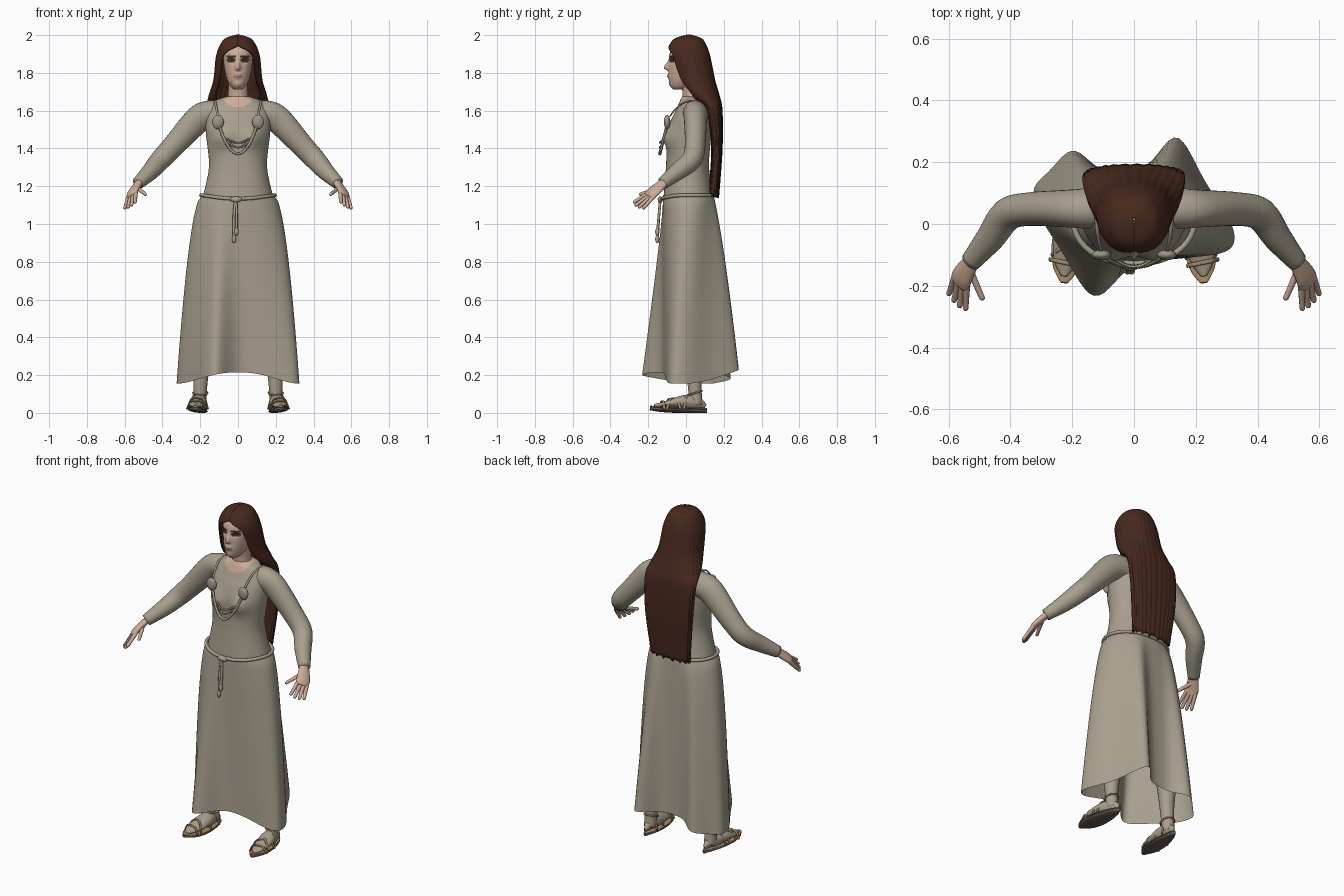
import bpy, bmesh
from math import sin, cos, pi, tau, radians, exp, copysign
from mathutils import Vector

if "Cube" in bpy.data.objects:
    bpy.data.objects.remove(bpy.data.objects["Cube"])


def material(name, *colour):
    mat = bpy.data.materials.new(name)
    mat.use_nodes = True
    mat.diffuse_color = (*colour, 1)
    mat.node_tree.nodes["Principled BSDF"].inputs["Base Color"].default_value = (*colour, 1)
    return mat


CLOTH = material("undyed wool", .39, .345, .27)
HAIR = material("dark auburn hair", .065, .022, .013)
SKIN = material("skin", .61, .41, .32)
EYE = material("eye brown", .05, .03, .025)
LIP = material("lips", .38, .19, .16)
LEATHER = material("tan leather", .38, .24, .13)
SOLE = material("sole", .12, .1, .08)
METAL = material("dull metal", .34, .3, .24)


def smooth(rows, steps):
    """Resample rows of numbers with a Catmull-Rom spline."""
    out = []
    for i in range(len(rows) - 1):
        before, start, end = rows[max(i - 1, 0)], rows[i], rows[i + 1]
        after = rows[min(i + 2, len(rows) - 1)]
        for k in range(steps):
            t = k / steps
            out.append(tuple(b + t * (c - a + t * (2*a - 5*b + 4*c - d + t * (3*(b - c) + d - a))) / 2
                             for a, b, c, d in zip(before, start, end, after)))
    return out + [tuple(rows[-1])]


def turn(count):
    return [tau * i / count for i in range(count)]


def span(count, low=-1, high=1):
    return [low + (high - low) * i / (count - 1) for i in range(count)]


def loft(name, rings, mats, wrap=True, caps=True, rule=None):
    """Skin a list of rings; rule(centre) gives the material index."""
    bm = bmesh.new()
    verts = [[bm.verts.new(point) for point in ring] for ring in rings]
    count = len(verts[0])
    for lower, upper in zip(verts, verts[1:]):
        for i in range(count if wrap else count - 1):
            j = (i + 1) % count
            bm.faces.new((lower[i], lower[j], upper[j], upper[i]))
    if caps:
        bm.faces.new(verts[0])
        bm.faces.new(verts[-1])
    bmesh.ops.recalc_face_normals(bm, faces=bm.faces)
    for face in bm.faces:
        face.smooth = True
        if rule:
            face.material_index = rule(face.calc_center_median())
    mesh = bpy.data.meshes.new(name)
    bm.to_mesh(mesh)
    bm.free()
    ob = bpy.data.objects.new(name, mesh)
    for mat in mats:
        mesh.materials.append(mat)
    bpy.context.collection.objects.link(ob)
    return ob


def tube(name, path, mat, radius=(), steps=5, sides=16, side=(1, .1, .1), mirror=1, braid=0):
    """Tube through rows of x, y, z and, unless radius is given, one or two radii."""
    rows = [(*row, *radius) for row in path]
    rows = smooth([(row[0] * mirror, *row[1:], row[-1])[:5] for row in rows], steps)
    points = [Vector(row[:3]) for row in rows]
    across = Vector((side[0] * mirror, side[1], side[2]))
    rings = []
    for i, row in enumerate(rows):
        along = (points[min(i + 1, len(points) - 1)] - points[max(i - 1, 0)]).normalized()
        u = (across - along * across.dot(along)).normalized()
        v = along.cross(u)
        swell = 1 + braid * (i % 2)
        rings.append([points[i] + swell * (u * row[3] * cos(a) + v * row[4] * sin(a)) for a in turn(sides)])
    return loft(name, rings, [mat])


def ellipsoid(name, place, size, mat):
    bpy.ops.mesh.primitive_uv_sphere_add(radius=1, location=place, scale=size)
    ob = bpy.context.object
    ob.name = name
    ob.data.materials.append(mat)
    bpy.ops.object.shade_smooth()


def oval(z, half, front, back, a, power=.9):
    """Point on a body section reaching y = -front and y = back; angle a starts at the front."""
    x = half * copysign(abs(sin(a))**power, sin(a))
    return Vector((x, (back - front) / 2 - (back + front) / 2 * cos(a), z))


def bump(offset, width):
    return exp(-(offset / width)**2)


# Bodice with bust; skin fills the round neckline
def bodice_point(row, a):
    p = oval(*row, a)
    if cos(a) > 0:
        p.y -= .028 * bump(abs(p.x) - .08, .05) * bump(p.z - 1.455, .05)
    return p


bodice = smooth([(1.13, .19, .12, .148), (1.3, .154, .106, .122), (1.46, .168, .1, .132),
                 (1.54, .172, .083, .13), (1.6, .165, .055, .125), (1.65, .125, .033, .11),
                 (1.675, .06, .02, .09)], 8)
loft("bodice", [[bodice_point(row, a) for a in turn(96)] for row in bodice], [CLOTH, SKIN],
     rule=lambda c: int((c.x / .083)**2 + ((c.z - 1.69) / .072)**2 < 1))


# Skirt: waist oval blending into a twisted, striding hem with one front and two back folds
def skirt_point(s, a):
    waist = oval(1.15, .19, .122, .15, a)
    hem = oval(.155 + .06 * cos(a)**4, .325, .12, .17, a)
    if cos(a) > 0:
        hem.y -= .125 * bump(hem.x + .13, .09)
    else:
        fold = bump(hem.x - .14, .075)
        hem.y += .125 * fold + .08 * bump(hem.x + .2, .07)
        hem.z += .03 * fold
    hem.y -= .07 * sin(a)**3
    spread = hem - waist
    return waist + Vector((spread.x * s**.52, spread.y * s**(.92 + .18 * cos(a)), spread.z * s))


loft("skirt", [[skirt_point(s, a) for a in turn(120)] for s in span(36, 0)], [CLOTH], caps=False)


# Head with modelled nose, sockets, lips and chin
def face_point(row, a):
    p = oval(*row, a)
    if cos(a) > 0:
        x, z = p.x, p.z
        p.y -= .027 * bump(x, .012) * bump(z - 1.824, .032 if z > 1.824 else .01)
        p.y += .009 * bump(abs(x) - .034, .018) * bump(z - 1.864, .014)
        p.y -= .009 * bump(x, .022) * bump(z - 1.783, .013)
        p.y -= .006 * bump(x, .02) * bump(z - 1.738, .014)
    return p


def face_colour(c):
    if c.y > -.02:
        return 0
    out = abs(c.x) - .037
    if (out / .024)**2 + ((c.z - 1.868) / .013)**2 < 1 or abs(out) < .024 and abs(c.z - 1.887) < .005:
        return 1
    return 2 if (c.x / .025)**2 + ((c.z - 1.783) / .01)**2 < 1 else 0


head = smooth([(1.712, .02, .066, 0), (1.73, .04, .08, .03), (1.77, .06, .09, .06), (1.85, .076, .09, .1),
               (1.92, .074, .08, .1), (1.98, .025, .02, .05)], 14)
loft("head", [[face_point(row, a) for a in turn(112)] for row in head], [SKIN, EYE, LIP], rule=face_colour)
tube("neck", [(0, .045, 1.63, .065), (0, .035, 1.68, .053), (0, .025, 1.78, .052)], SKIN, sides=24)

# Long hair: cap open at the face, falling behind the shoulders with a ragged end
hair = smooth([(2, .004, -.01, .02, 0), (1.98, .065, .055, .08, 0), (1.945, .092, .085, .104, 0),
               (1.91, .106, .095, .118, 33), (1.87, .115, .088, .128, 43), (1.76, .126, .055, .15, 48),
               (1.68, .15, -.01, .173, 49), (1.6, .162, -.105, .188, 25), (1.4, .152, -.138, .188, 10),
               (1.15, .126, -.122, .17, 10)], 8)
rings = []
for k, (z, half, front, back, gap) in enumerate(hair):
    down = k / (len(hair) - 1)
    ring, gap = [], radians(max(gap, 0))
    for a in span(121, gap, tau - gap):
        ripple = 1 + .007 * down * (sin(a * 23) + sin(a * 11 + z * 4))
        p = oval(z, half * ripple, front, back, a)
        p.y += .002 * down * sin(a * 29)
        if down == 1:
            p.z += .012 * sin(a * 23) * sin(a * 7)
        ring.append(p)
    rings.append(ring)
shell = loft("hair", rings, [HAIR], wrap=False, caps=False).modifiers.new("thickness", "SOLIDIFY")
shell.thickness, shell.offset = .008, 0

# Waist cord, dipping at the front, with a knot and two hanging ends
belt = [oval(1.152 - .018 * max(0, cos(a))**3, .196, .128, .154, a) for a in span(25, 0, tau)]
tube("waist_cord", belt, CLOTH, radius=(.0095,), side=(0, 0, 1))
ellipsoid("cord_knot", (-.01, -.136, 1.13), (.03, .014, .016), CLOTH)
for name, x, end in (("long_cord_end", -.021, .91), ("short_cord_end", -.008, .95)):
    tube(name, [(-.012, -.136, 1.13), (x, -.143, 1.05), (x, -.152, end)], CLOTH, radius=(.007,))
    ellipsoid(name + "_tassel", (x, -.152, end + .01), (.011, .011, .022), CLOTH)

# Festoon of chains between the brooches
for name, width, low, top, thick in (("heavy_chain", .1, 1.372, 1.52, .0065),
                                     ("middle_chain", .065, 1.405, 1.45, .004),
                                     ("upper_chain", .072, 1.43, 1.465, .004)):
    tube(name, [(width * t, -.138 + .036 * t * t, low + (top - low) * t * t) for t in span(9)],
         METAL, radius=(thick,), steps=7, side=(0, 1, 0), sides=8, braid=.4)


def foot_path(size, height, lift):
    """Sections from heel to toe, broad at the ball, as a share of the sole's size."""
    return [(.196 + .03 * t, .04 - .15 * size * (2 * t - 1) - .08 * size, lift(t),
             size * (.042 + .02 * t) * max(sin(pi * t), .04)**.5, height(t)) for t in span(9, 0)]


for mirror, word in ((1, "left_"), (-1, "right_")):
    # Brooch and shoulder strap
    ellipsoid(word + "brooch", (.106 * mirror, -.1, 1.54), (.031, .017, .038), METAL)
    tube(word + "shoulder_strap", [(.107, -.085, 1.57), (.114, -.054, 1.61), (.12, -.012, 1.642),
                                   (.122, .037, 1.653), (.12, .08, 1.644)], CLOTH, radius=(.006, .004),
         mirror=mirror)
    # Sleeve, shallower from front to back than it is tall
    tube(word + "sleeve", [(.09, .05, 1.575, .065, .07), (.15, .05, 1.582, .065, .072),
                           (.215, .05, 1.55, .06, .073), (.34, .048, 1.415, .054, .06),
                           (.41, .03, 1.34, .053, .055), (.465, -.045, 1.277, .046, .046),
                           (.528, -.122, 1.217, .033, .033)], CLOTH, mirror=mirror, sides=28, side=(0, 1, .3))
    # Hand: palm, four evenly spread fingers and a thumb
    tube(word + "palm", [(.515, -.105, 1.23, .024, .02), (.553, -.165, 1.177, .038, .018),
                         (.562, -.19, 1.155, .037, .015), (.566, -.2, 1.147, .028, .009)],
         SKIN, mirror=mirror, side=(.04, .02, -.03))
    digits = [("thumb", Vector((.528, -.155, 1.187)), Vector((.488, -.247, 1.155)))]
    for t, name in zip(span(4, 0), ("index", "middle", "ring", "little")):
        knuckle = Vector((.541, -.195, 1.168)).lerp(Vector((.582, -.178, 1.137)), t)
        tip = Vector((.545, -.28, 1.112)).lerp(Vector((.6, -.23, 1.08)), t)
        digits.append((name + "_finger", knuckle, tip + (tip - knuckle) * .12 * sin(pi * t)))
    for name, root, tip in digits:
        path = [(*root.lerp(tip, t), .0115 * (1 - .25 * max(t, 0))) for t in span(6, -.25, .93)]
        tube(word + name, path + [(*tip, .002)], SKIN, mirror=mirror, sides=10)
    # Wrapped leg and foot in a sandal
    tube(word + "leg", [(.2, .055, .04, .034), (.198, .045, .17, .038), (.18, .05, .4, .057),
                        (.11, .03, .95, .08)], CLOTH, mirror=mirror, sides=20)
    tube(word + "sandal_sole", foot_path(1, lambda t: .011, lambda t: .011 + .014 * t**4), SOLE, mirror=mirror)
    tube(word + "footbed", foot_path(1, lambda t: .005, lambda t: .02 + .014 * t**4), LEATHER, mirror=mirror)
    tube(word + "foot", foot_path(.9, lambda t: .012 + .028 * sin(pi * t**.6)**2,
                                  lambda t: .035 + .022 * sin(pi * t**.7)), CLOTH, mirror=mirror)
    for place, y, slant, rise in (("toe", -.125, .01, .062), ("inner", -.07, .04, .076),
                                  ("outer", -.06, -.04, .078), ("instep", .02, -.03, .096)):
        arch = [(.21 - .1 * y + .05 * t, y + slant * t, .02 + (rise - .02) * (1 - t**4)) for t in span(7)]
        tube(word + place + "_strap", arch, LEATHER, radius=(.007, .004), mirror=mirror, side=(0, 1, 0))
    ankle = [(.2 + .038 * cos(a), .046 + .038 * sin(a), .105 + .012 * sin(a)) for a in span(13, 0, tau)]
    tube(word + "ankle_strap", ankle, LEATHER, radius=(.005,), mirror=mirror, sides=8, side=(0, 0, 1))
